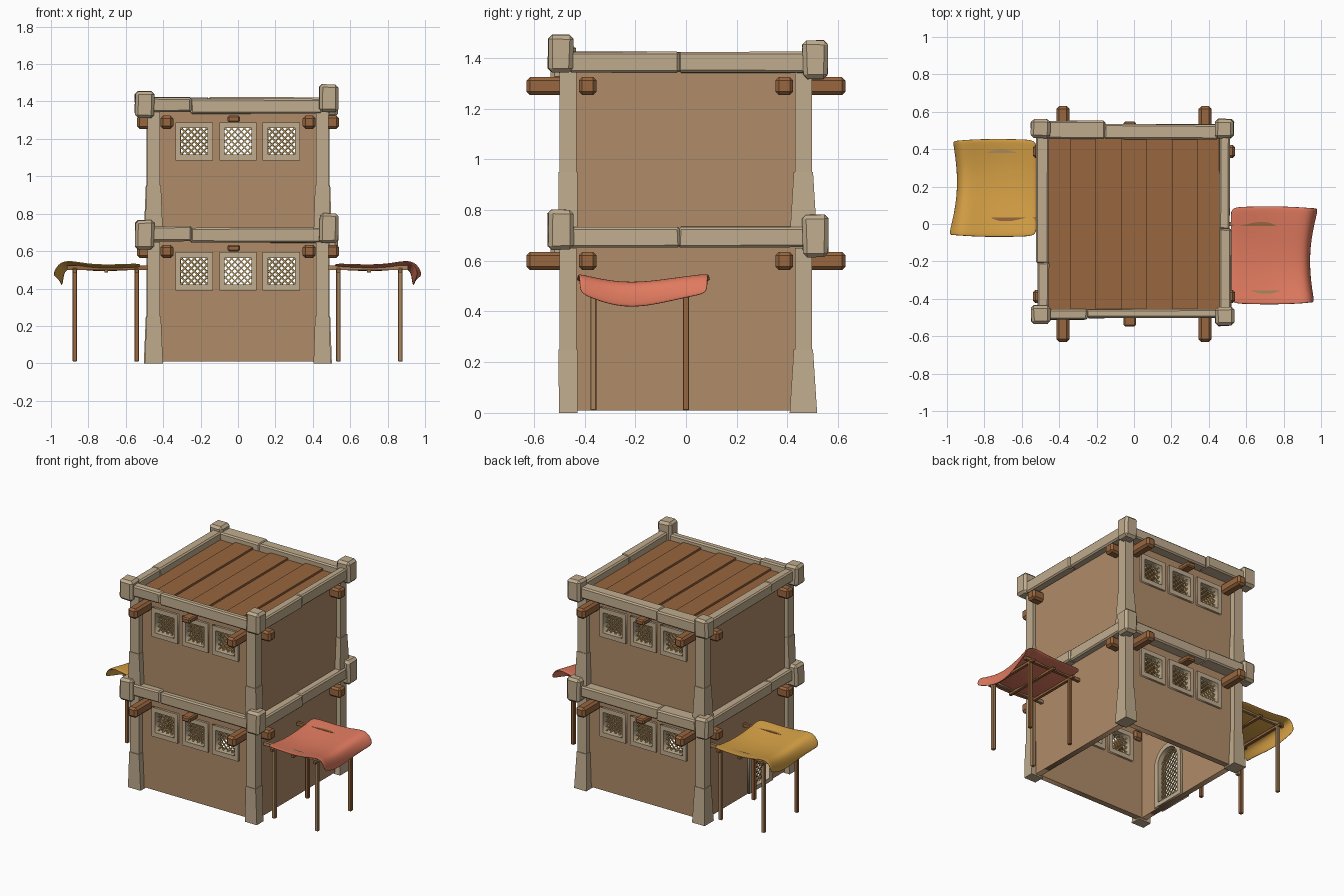
import bpy, bmesh, math, random
from mathutils import Matrix, Vector

if "Cube" in bpy.data.objects:
    bpy.data.objects.remove(bpy.data.objects["Cube"])

random.seed(4)
PI = math.pi
STOREY = 0.695   # height step between the two storeys
WALL = 0.44      # distance of wall centre line


def mat(name, r, g, b):
    m = bpy.data.materials.new(name)
    lin = [((c / 255 + 0.055) / 1.055) ** 2.4 for c in (r, g, b)]
    m.diffuse_color = (*lin, 1)
    m.use_nodes = True
    m.node_tree.nodes["Principled BSDF"].inputs["Base Color"].default_value = m.diffuse_color
    return m


PLASTER = mat("plaster", 176, 140, 104)
STONE = mat("stone", 192, 172, 142)
WOOD = mat("wood", 152, 102, 62)
PALE = mat("pale_wood", 170, 134, 94)
LATTICE = mat("lattice", 196, 164, 106)
RED = mat("red_cloth", 224, 122, 95)
YELLOW = mat("yellow_cloth", 216, 162, 70)


def add(name, mesh, material):
    ob = bpy.data.objects.new(name, mesh)
    bpy.context.collection.objects.link(ob)
    mesh.materials.clear()
    mesh.materials.append(material)
    return ob


def box(name, lo, hi, material, bevel=0.0, jitter=0.0, M=Matrix(), bottom=None):
    """Chamfered, slightly irregular block; bottom = xy scale of the base."""
    bm = bmesh.new()
    bmesh.ops.create_cube(bm, size=1)
    lo, hi = Vector(lo), Vector(hi)
    for v in bm.verts:
        k = bottom if bottom and v.co.z < 0 else (1, 1)
        p = Vector((v.co.x * k[0], v.co.y * k[1], v.co.z))
        v.co = [(lo[i] + hi[i]) / 2 + p[i] * (hi[i] - lo[i]) + random.uniform(-jitter, jitter)
                for i in range(3)]
    if bevel:
        bmesh.ops.bevel(bm, geom=bm.edges[:], offset=bevel, segments=1, affect='EDGES')
    bmesh.ops.transform(bm, matrix=M, verts=bm.verts)
    bmesh.ops.recalc_face_normals(bm, faces=bm.faces)
    me = bpy.data.meshes.new(name)
    bm.to_mesh(me)
    bm.free()
    return add(name, me, material)


def panel(name, loops, thick, M, material):
    """Flat plate from an outline plus hole outlines."""
    cu = bpy.data.curves.new(name, 'CURVE')
    cu.dimensions, cu.fill_mode, cu.extrude = '2D', 'BOTH', thick / 2
    for pts in loops:
        s = cu.splines.new('POLY')
        s.points.add(len(pts) - 1)
        for p, q in zip(s.points, pts):
            p.co = (q[0], q[1], 0, 1)
        s.use_cyclic_u = True
    tmp = bpy.data.objects.new("tmp", cu)
    bpy.context.collection.objects.link(tmp)
    bpy.context.view_layer.update()
    dg = bpy.context.evaluated_depsgraph_get()
    me = bpy.data.meshes.new_from_object(tmp.evaluated_get(dg))
    bpy.data.objects.remove(tmp)
    me.transform(M)
    return add(name, me, material)


def lattice(name, inside, centre, M):
    """Diagonal strips clipped to a convex opening."""
    bm = bmesh.new()
    for sgn in (1, -1):
        d = Vector((0.7071, 0.7071 * sgn))
        n = Vector((-d.y, d.x))
        for k in range(-14, 15):
            base = Vector(centre) + n * (k * 0.024)
            ts = [t * 0.004 for t in range(-80, 81) if inside(*(base + d * t * 0.004))]
            if len(ts) < 2:
                continue
            mid, ln = base + d * (ts[0] + ts[-1]) / 2, ts[-1] - ts[0]
            T = (M @ Matrix.Translation((mid.x, mid.y, 0.003 * sgn))
                 @ Matrix.Rotation(sgn * PI / 4, 4, 'Z') @ Matrix.Diagonal((ln, 0.007, 0.006, 1)))
            bmesh.ops.create_cube(bm, size=1, matrix=T)
    me = bpy.data.meshes.new(name)
    bm.to_mesh(me)
    bm.free()
    add(name, me, LATTICE)


def rect(x0, x1, z0, z1):
    return [(x0, z0), (x1, z0), (x1, z1), (x0, z1)]


def arch(c, r, z0, zs):
    """Outline of an arched doorway."""
    return [(c - r, z0), (c + r, z0)] + [(c + r * math.cos(a * PI / 12), zs + r * math.sin(a * PI / 12))
                                         for a in range(13)]


def side(rz):
    return Matrix.Rotation(rz, 4, 'Z') @ Matrix.Translation((0, -WALL, 0)) @ Matrix.Rotation(PI / 2, 4, 'X')


OUTER = rect(-0.455, 0.455, 0.01, 1.355)

# front and back walls with two rows of three lattice windows
for label, rz in (("front", 0), ("back", PI)):
    M = side(rz)
    wins = [(c, 0.492 + s * STOREY) for s in (0, 1) for c in (-0.235, 0, 0.232)]
    panel(label + "_wall", [OUTER] + [rect(c - .09, c + .09, z - .09, z + .09) for c, z in wins], 0.04, M, PLASTER)
    for i, (c, z) in enumerate(wins):
        panel(f"{label}_window_frame_{i}", [rect(c - .1, c + .1, z - .102, z + .102),
                                            rect(c - .072, c + .072, z - .07, z + .07)], 0.07, M, STONE)
        lattice(f"{label}_window_lattice_{i}",
                lambda x, y: abs(x - c) < 0.076 and abs(y - z) < 0.074, (c, z), M)

# plain right wall, left wall with the arched door
panel("right_wall", [OUTER], 0.04, side(PI / 2), PLASTER)
M, dc = side(-PI / 2), 0.15
panel("left_wall", [OUTER, arch(dc, .115, 0.02, 0.31)], 0.04, M, PLASTER)
panel("door_frame", [arch(dc, .13, 0.012, 0.31), arch(dc, .095, 0.04, 0.31)], 0.07, M, STONE)
lattice("door_lattice", lambda x, y: abs(x - dc) < 0.1 and y > 0.035
        and (y < 0.31 or math.hypot(x - dc, y - 0.31) < 0.1), (dc, 0.22), M)

# middle floor and roof planks of uneven height
box("middle_floor", (-.43, -.43, .67), (.43, .43, .69), WOOD)
n = 7
for i in range(n):
    x0 = -0.475 + i * 0.95 / n
    h = 1.372 + (0.014 if i % 2 else 0)
    box(f"roof_plank_{i}", (x0, -.475, 1.345), (x0 + 0.95 / n, .475, h), WOOD)

# corner posts (centre, taper of the base) and corner cap stones
corners = {"front_left": (-.45, -.465, 1.35, 1.0, -.50, -.485, .61, .765),
           "front_right": (.45, -.465, 1.28, 1.0, .485, -.495, .645, .80),
           "back_right": (.455, .463, 1.3, 1.5, .485, .51, .615, .78),
           "back_left": (-.455, .463, 1.35, 1.4, -.50, .51, .62, .765)}
for label, (x, y, kx, ky, cx, cy, z0, z1) in corners.items():
    for s, zo in enumerate((0, 0.70)):
        base = 0 if s == 0 else 0.69
        top = 0.25 if s == 0 else 0.95
        box(f"{label}_post_base_{s}", (x - .038, y - .038, base), (x + .038, y + .038, top), STONE,
            bottom=(kx * .95, ky * .95))
        box(f"{label}_post_{s}", (x - .034, y - .034, top - .01), (x + .034, y + .034, top + .40), STONE)
        box(f"{label}_cap_{s}", (cx - .05, cy - .05, z0 + zo), (cx + .05, cy + .05, z1 + zo - .01 * s),
            STONE, bevel=0.016, jitter=0.004)

# stone trim between the caps, two pieces on each side
trim = [("front_trim_a", -.46, -.51, -.25, -.455), ("front_trim_b", -.255, -.502, .45, -.455),
        ("back_trim_a", -.46, .455, -.155, .55), ("back_trim_b", -.16, .455, .45, .533),
        ("right_trim_a", .455, -.46, .52, -.025), ("right_trim_b", .455, -.03, .512, .47),
        ("left_trim_a", -.515, -.45, -.455, -.205), ("left_trim_b", -.522, -.21, -.455, .47)]
for s, zo in enumerate((0, 0.69)):
    for name, x0, y0, x1, y1 in trim:
        dz = -0.007 if name == "front_trim_b" else 0
        box(f"{name}_{s}", (x0, y0, .653 + zo + dz), (x1, y1, .733 + zo + dz), STONE, bevel=0.009, jitter=0.003)

# projecting wooden beam ends
for s, zo in enumerate((0, 0.69)):
    z0, z1 = .564 + zo, .634 + zo
    for sy, ly in ((-1, "front"), (1, "back")):
        for sx, lx in ((-1, "left"), (1, "right")):
            y0, y1 = sorted((sy * .40, sy * .63))
            box(f"{ly}_{lx}_long_beam_{s}", (sx * .38 - .034, y0, z0), (sx * .38 + .034, y1, z1), WOOD, bevel=0.014)
            x0, x1 = sorted((sx * .42, sx * .54))
            box(f"{ly}_{lx}_side_beam_{s}", (x0, sy * .388 - .035, z0), (x1, sy * .388 + .035, z1), WOOD, bevel=0.013)
        y0, y1 = sorted((sy * .42, sy * .548))
        box(f"{ly}_middle_beam_{s}", (-.056, y0, .598 + zo), (.01, y1, z1), WOOD, bevel=0.008)

# awnings: cloth on four poles, the left one is the right one turned round
PROFILE = [(.515, .538), (.60, .534), (.70, .530), (.80, .534), (.875, .548), (.925, .54), (.955, .50), (.968, .44)]


def awning(label, M, cloth):
    bm = bmesh.new()
    N = 10
    grid = []
    for i, (x, z) in enumerate(PROFILE):
        u = i / (len(PROFILE) - 1)
        row = []
        for j in range(N + 1):
            v = j / N
            droop = max(0, u - 0.6) / 0.4
            px = x + droop * (0.022 * v - 0.035 * math.sin(PI * v))
            pz = (z - 0.025 * math.sin(PI * v) * (1 - 0.3 * droop) + 0.010 * math.sin(2 * PI * (v - 0.55)) * u
                  + 0.03 * droop * abs(2 * v - 1) ** 2)
            row.append(bm.verts.new((px, -.425 + .515 * v + 0.006 * math.sin(5 * u) * (2 * v - 1), pz)))
        grid.append(row)
    for a, b in zip(grid, grid[1:]):
        for j in range(N):
            bm.faces.new((a[j], b[j], b[j + 1], a[j + 1])).smooth = True
    bm.transform(M)
    me = bpy.data.meshes.new(label + "_awning_cloth")
    bm.to_mesh(me)
    bm.free()
    ob = add(label + "_awning_cloth", me, cloth)
    ob.modifiers.new("thickness", 'SOLIDIFY').thickness = 0.012
    ob.modifiers.new("smooth", 'SUBSURF').levels = 2
    ob.modifiers["smooth"].render_levels = 2
    for k, (y, m) in enumerate(((-.365, PALE), (0, WOOD))):
        for q, x in enumerate((.537, .868)):
            box(f"{label}_awning_pole_{k}{q}", (x - .012, y - .012, .01), (x + .012, y + .012, .51), m, bevel=.003, M=M)
        box(f"{label}_awning_rail_{k}", (.46, y - .01, .5), (.91, y + .01, .522), m, M=M)
    for q, x in enumerate((.537, .70, .868)):
        box(f"{label}_awning_crossbar_{q}", (x - .01, -.40, .487), (x + .01, .04, .503), WOOD, M=M)


awning("right", Matrix(), RED)
awning("left", Matrix.Translation((-.005, .025, 0)) @ Matrix.Rotation(PI, 4, 'Z'), YELLOW)
